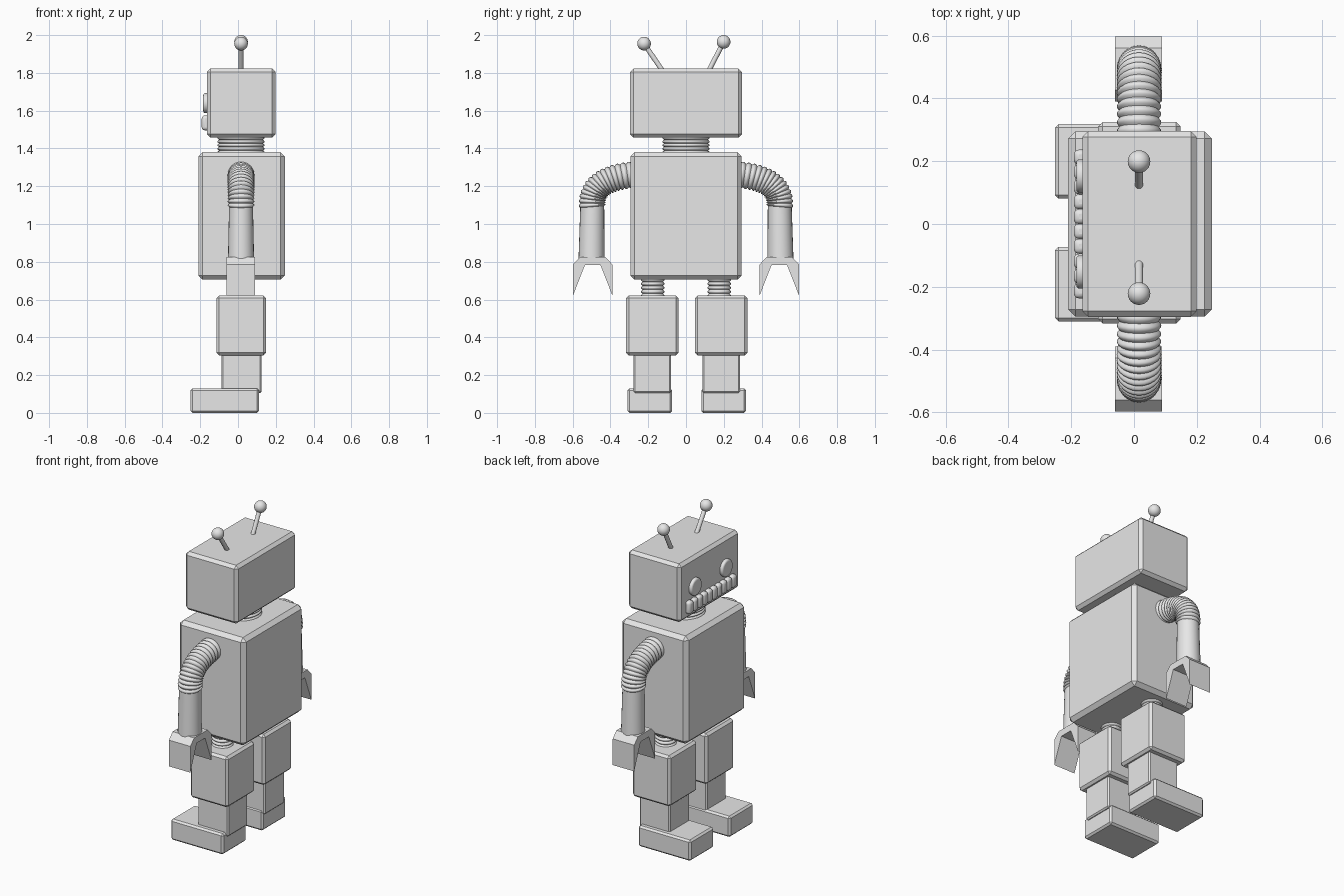
import bpy, bmesh, math
from mathutils import Vector, Matrix

if "Cube" in bpy.data.objects:
    bpy.data.objects.remove(bpy.data.objects["Cube"], do_unlink=True)

GREY = (0.8, 0.8, 0.8, 1)
metal = bpy.data.materials.new("light_grey_metal")
metal.use_nodes = True
metal.diffuse_color = GREY
metal.node_tree.nodes["Principled BSDF"].inputs["Base Color"].default_value = GREY

AXIS_X = 0.016  # x of the neck, arms, legs and antennae


def finish(name, bm, bevel=0, segments=1, smooth=False):
    bmesh.ops.recalc_face_normals(bm, faces=bm.faces)
    mesh = bpy.data.meshes.new(name)
    bm.to_mesh(mesh)
    bm.free()
    obj = bpy.data.objects.new(name, mesh)
    bpy.context.collection.objects.link(obj)
    mesh.materials.append(metal)
    if bevel:
        mod = obj.modifiers.new("edge_bevel", 'BEVEL')
        mod.width, mod.segments = bevel, segments
        mod.limit_method = 'ANGLE'
    if smooth:
        bpy.ops.object.select_all(action='DESELECT')
        obj.select_set(True)
        bpy.context.view_layer.objects.active = obj
        bpy.ops.object.shade_smooth_by_angle(angle=math.radians(50))
    return obj


def box(name, xs, ys, zs, bevel=0.015, segments=1):
    bm = bmesh.new()
    bmesh.ops.create_cube(bm, size=1)
    for v in bm.verts:
        v.co = Vector([(a + b) / 2 + c * (b - a) for (a, b), c in zip((xs, ys, zs), v.co)])
    return finish(name, bm, bevel, segments, segments > 1)


def loft(name, points, radii, sides=24):
    """Round tube through points that share one x."""
    bm = bmesh.new()
    rings = []
    last = len(points) - 1
    for i, (p, r) in enumerate(zip(points, radii)):
        tangent = (points[min(i + 1, last)] - points[max(i - 1, 0)]).normalized()
        u = Vector((1, 0, 0))
        w = tangent.cross(u)
        angles = [math.tau * k / sides for k in range(sides)]
        rings.append([bm.verts.new(p + r * (u * math.cos(a) + w * math.sin(a))) for a in angles])
    for low, high in zip(rings, rings[1:]):
        for k in range(sides):
            n = (k + 1) % sides
            bm.faces.new((low[k], low[n], high[n], high[k]))
    bm.faces.new(rings[0])
    bm.faces.new(rings[-1])
    return finish(name, bm, smooth=True)


def hose(name, start, bend, end, radius, ribs, depth=0.009):
    """Ribbed hose along a quadratic curve."""
    steps = ribs * 6
    ts = [i / steps for i in range(steps + 1)]
    points = [start * (1 - t) ** 2 + bend * 2 * t * (1 - t) + end * t * t for t in ts]
    radii = [radius - depth * (1 - abs(math.sin(math.pi * ribs * t))) for t in ts]
    return loft(name, points, radii)


def straight_hose(name, y, z0, z1, radius, ribs):
    a, b = Vector((AXIS_X, y, z0)), Vector((AXIS_X, y, z1))
    return hose(name, a, (a + b) / 2, b, radius, ribs)


# Torso, neck and head
box("torso", (-0.21, 0.248), (-0.295, 0.295), (0.705, 1.38), 0.023)
straight_hose("neck", 0, 1.37, 1.465, 0.125, 5)
box("head", (-0.164, 0.199), (-0.296, 0.296), (1.458, 1.823), 0.018)

# Mouth made of a row of rounded upright bars
BARS, MOUTH_HALF = 10, 0.237
bar = 2 * MOUTH_HALF / BARS
for i in range(BARS):
    y = -MOUTH_HALF + i * bar
    box(f"mouth_bar_{i + 1}", (-0.192, -0.15), (y, y + bar), (1.496, 1.575), 0.016, 3)

for side, s in (("left", -1), ("right", 1)):
    # Round eye
    bm = bmesh.new()
    turn = Matrix.Translation((-0.168, s * 0.153, 1.64)) @ Matrix.Rotation(math.pi / 2, 4, 'Y')
    bmesh.ops.create_cone(bm, cap_ends=True, segments=32, radius1=0.053, radius2=0.053,
                          depth=0.032, matrix=turn)
    finish(side + "_eye", bm, 0.01, 3, True)

    # Antenna rod and ball
    foot = Vector((AXIS_X, s * 0.11, 1.79))
    tip = Vector((AXIS_X, -0.222, 1.955) if s < 0 else (AXIS_X, 0.199, 1.964))
    loft(side + "_antenna_rod", [foot, tip], [0.013, 0.013], 16)
    bm = bmesh.new()
    bmesh.ops.create_uvsphere(bm, u_segments=24, v_segments=16, radius=0.036,
                              matrix=Matrix.Translation(tip))
    finish(side + "_antenna_ball", bm, smooth=True)

    # Bent upper arm hose and plain forearm
    hose(side + "_upper_arm", Vector((AXIS_X, s * 0.28, 1.26)), Vector((AXIS_X, s * 0.512, 1.24)),
         Vector((AXIS_X, s * 0.495, 1.09)), 0.071, 15)
    loft(side + "_forearm", [Vector((AXIS_X, s * 0.496, 1.11)), Vector((AXIS_X, s * 0.5, 0.815))],
         [0.063, 0.069])

    # Two-pronged claw hand: mirrored half outline, extruded across
    half = [(0.067, 0.825), (0.104, 0.786), (0.104, 0.622), (0.041, 0.783)]
    outline = half + [(-a, z) for a, z in reversed(half)]
    bm = bmesh.new()
    face = bm.faces.new([bm.verts.new((-0.06, s * 0.494 + a, z)) for a, z in outline])
    out = bmesh.ops.extrude_face_region(bm, geom=[face])
    bmesh.ops.translate(bm, vec=(0.149, 0, 0),
                        verts=[g for g in out["geom"] if isinstance(g, bmesh.types.BMVert)])
    finish(side + "_claw_hand", bm)

    # Leg, standing slightly off centre towards the right
    def span(inner, outer):
        return tuple(sorted((s * inner + 0.004, s * outer + 0.004)))

    straight_hose(side + "_hip", s * 0.176, 0.61, 0.715, 0.062, 5)
    box(side + "_thigh", (-0.114, 0.148), span(0.044, 0.321), (0.305, 0.622), 0.014)
    box(side + "_shin", (-0.087, 0.125), span(0.083, 0.281), (0.105, 0.315), 0.008)
    box(side + "_foot", (-0.252, 0.112), span(0.077, 0.314), (0, 0.13), 0.011)
